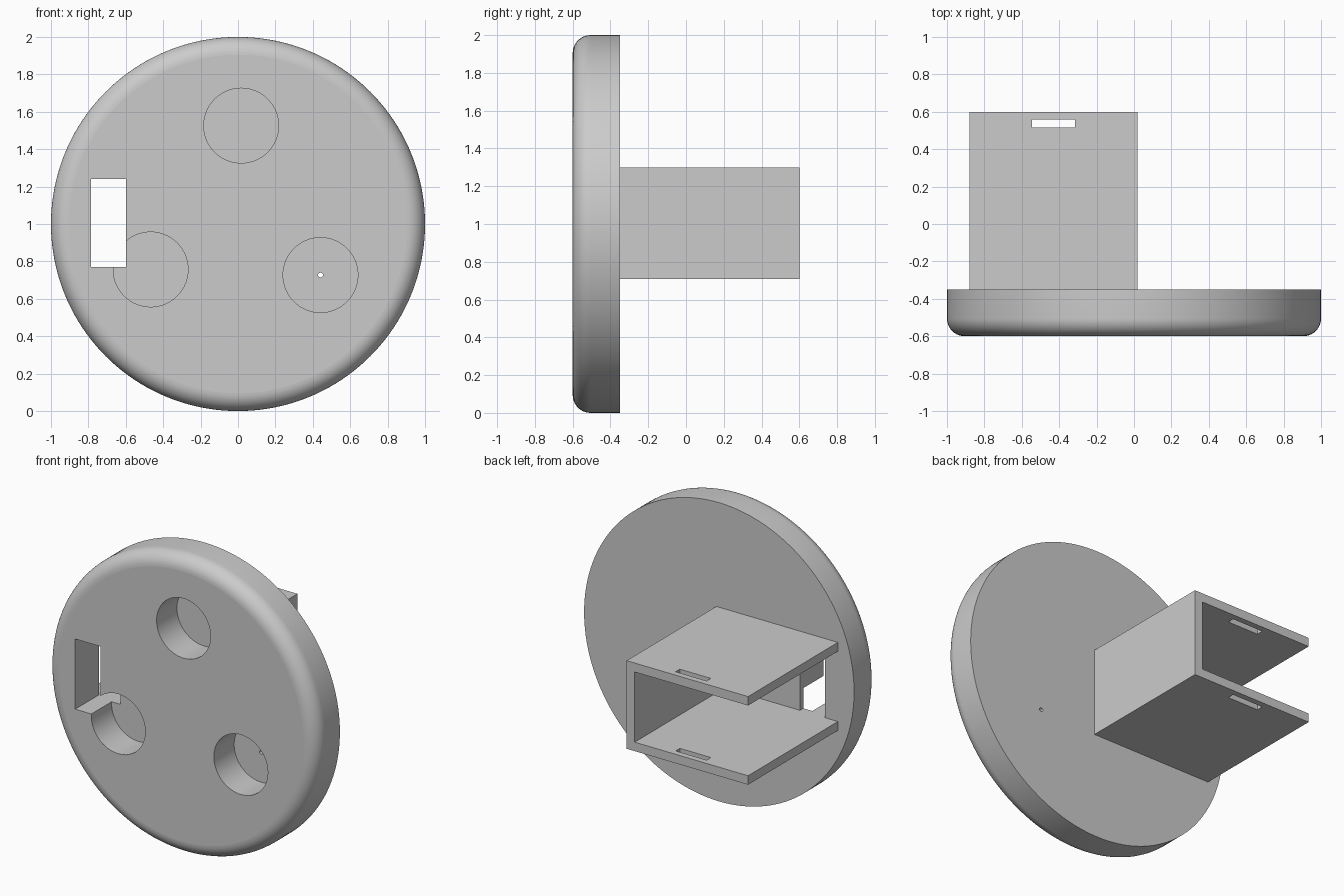
import bpy
import bmesh
import math
from mathutils import Matrix, Vector

default_cube = bpy.data.objects.get("Cube")
if default_cube:
    bpy.data.objects.remove(default_cube, do_unlink=True)

grey = bpy.data.materials.new("plain grey")
grey.use_nodes = True
grey.diffuse_color = (0.6, 0.6, 0.6, 1)
grey.node_tree.nodes["Principled BSDF"].inputs["Base Color"].default_value = grey.diffuse_color


def finish(bm, name):
    mesh = bpy.data.meshes.new(name)
    bmesh.ops.recalc_face_normals(bm, faces=bm.faces)
    bm.to_mesh(mesh)
    bm.free()
    mesh.materials.append(grey)
    obj = bpy.data.objects.new(name, mesh)
    bpy.context.collection.objects.link(obj)
    return obj


def cylinder(name, x, z, radius, front, back, segments=64, round_front=0):
    """Cylinder along y, optionally with a rounded front rim."""
    bm = bmesh.new()
    place = Matrix.Translation((x, (front + back) / 2, z)) @ Matrix.Rotation(math.pi / 2, 4, "X")
    bmesh.ops.create_cone(bm, cap_ends=True, segments=segments, radius1=radius,
                          radius2=radius, depth=back - front, matrix=place)
    if round_front:
        rim = [e for e in bm.edges if all(v.co.y < front + 0.001 for v in e.verts)]
        bmesh.ops.bevel(bm, geom=rim, offset=round_front, segments=10,
                        profile=0.5, affect="EDGES")
    return finish(bm, name)


def box(name, low, high):
    bm = bmesh.new()
    low, high = Vector(low), Vector(high)
    place = Matrix.Translation((low + high) / 2) @ Matrix.Diagonal((*(high - low), 1))
    bmesh.ops.create_cube(bm, size=1, matrix=place)
    return finish(bm, name)


def cut(target, cutter):
    """Subtract the cutter and remove it."""
    cutter.hide_render = True
    mod = target.modifiers.new("cut", "BOOLEAN")
    mod.operation = "DIFFERENCE"
    mod.solver = "EXACT"
    mod.object = cutter
    bpy.context.view_layer.objects.active = target
    bpy.ops.object.modifier_apply(modifier=mod.name)
    bpy.data.objects.remove(cutter, do_unlink=True)


FRONT, PLATE_BACK, BACK = -0.6, -0.35, 0.6
INNER_LOW, INNER_HIGH = 0.77, 1.24

# Round face plate with a softened front rim
disc = cylinder("face_plate", 0, 1, 1, FRONT, PLATE_BACK, 160, 0.095)

# Three blind round pockets
for x, z in ((0.017, 1.526), (-0.467, 0.757), (0.441, 0.727)):
    cut(disc, cylinder("pocket_cutter", x, z, 0.2, FRONT - 0.2, -0.385))

# Pinhole through one pocket floor, and the rectangular opening
cut(disc, cylinder("pinhole_cutter", 0.441, 0.727, 0.013, FRONT, BACK, 16))
cut(disc, box("opening_cutter", (-0.786, FRONT - 0.1, INNER_LOW), (-0.6, BACK, INNER_HIGH)))

# Smooth the rim and pocket walls, keep the flat faces flat
bpy.ops.object.select_all(action="DESELECT")
disc.select_set(True)
bpy.context.view_layer.objects.active = disc
bpy.ops.object.shade_smooth_by_angle(angle=math.radians(30))
for face in disc.data.polygons:
    if abs(face.normal.y) > 0.999:
        face.use_smooth = False

# Channel bracket behind the plate, open at the back and on the right
bracket = box("channel_bracket", (-0.88, PLATE_BACK, 0.71), (0.02, BACK, 1.3))
cut(bracket, box("channel_cutter", (-1.2, FRONT, INNER_LOW), (-0.04, BACK + 0.2, INNER_HIGH)))

# Strap slit through both shelves
cut(bracket, box("slit_cutter", (-0.545, 0.515, 0), (-0.315, 0.56, 2)))
